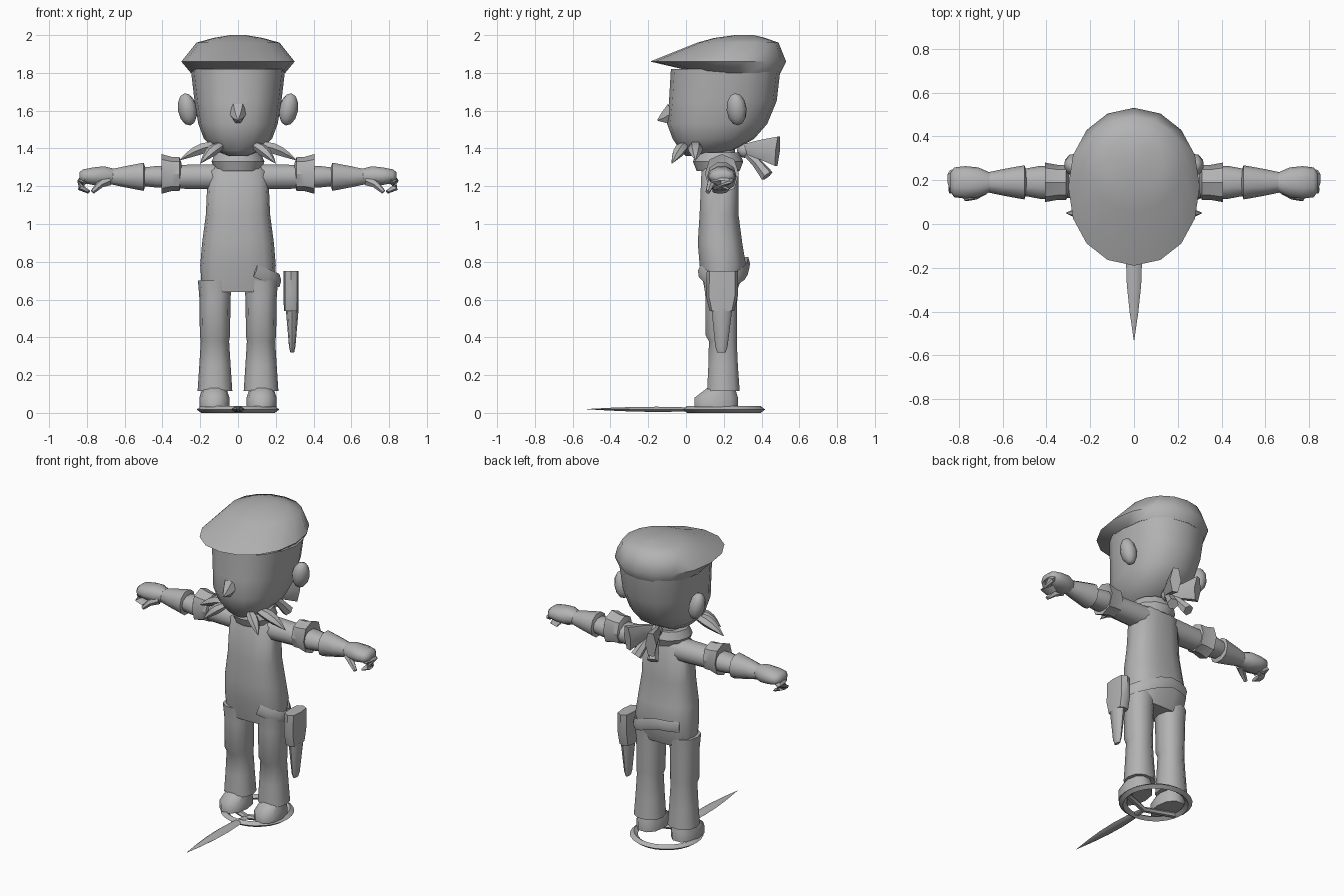
import bpy, bmesh, math
from mathutils import Vector

cube = bpy.data.objects.get("Cube")
if cube:
    bpy.data.objects.remove(cube, do_unlink=True)

shade = 0.45
grey = bpy.data.materials.new("plain_grey")
grey.use_nodes = True
grey.diffuse_color = (shade, shade, shade, 1)
grey.node_tree.nodes["Principled BSDF"].inputs["Base Color"].default_value = grey.diffuse_color


def finish(obj, name, angle=50):
    """Name the part, colour it and smooth all but its sharp edges."""
    obj.name = name
    obj.data.materials.clear()
    obj.data.materials.append(grey)
    bpy.ops.object.select_all(action='DESELECT')
    obj.select_set(True)
    bpy.context.view_layer.objects.active = obj
    bpy.ops.object.shade_smooth_by_angle(angle=math.radians(angle))
    return obj


def skin(name, rings, angle=50):
    """Bridge rings of equal length and cap both ends."""
    bm = bmesh.new()
    loops = [[bm.verts.new(point) for point in ring] for ring in rings]
    for lower, upper in zip(loops, loops[1:]):
        for i in range(len(lower)):
            bm.faces.new((lower[i - 1], lower[i], upper[i], upper[i - 1]))
    bm.faces.new(loops[0])
    bm.faces.new(loops[-1])
    bmesh.ops.recalc_face_normals(bm, faces=bm.faces)
    mesh = bpy.data.meshes.new(name)
    bm.to_mesh(mesh)
    bm.free()
    obj = bpy.data.objects.new(name, mesh)
    bpy.context.collection.objects.link(obj)
    return finish(obj, name, angle)


def outline(sides, power):
    """Unit circle, made squarer by a power below one."""
    def swell(value):
        return math.copysign(abs(value) ** power, value)
    turns = [math.tau * i / sides for i in range(sides)]
    return [(swell(math.cos(turn)), swell(math.sin(turn))) for turn in turns]


def upright(name, rows, x=0, sides=12, power=0.85):
    """Vertical form; each row is height, half width, front and back."""
    rings = []
    for z, half, front, back in rows:
        middle, depth = (front + back) / 2, (back - front) / 2
        rings.append([(x + half * c, middle + depth * s, z) for c, s in outline(sides, power)])
    return skin(name, rings)


def limb(name, side, rows, z=1.25, sides=10, angle=50):
    """Form along the arm; each row is distance, half depth and half height."""
    rings = []
    for x, depth, height in rows:
        rings.append([(side * x, 0.19 + depth * c, z + height * s) for c, s in outline(sides, 0.9)])
    return skin(name, rings, angle)


def tube(name, path, girth, sides=6, side=1, angle=50):
    """Sweep an ellipse along a path; girth(t) gives its level and upright radius."""
    points = [Vector((x * side, y, z)) for x, y, z in path]
    last = len(points) - 1
    rings = []
    for i, point in enumerate(points):
        along = points[min(i + 1, last)] - points[max(i - 1, 0)]
        level = along.cross(Vector((0, 0, 1))).normalized()
        up = level.cross(along.normalized())
        wide, tall = girth(i / last)
        rings.append([point + level * wide * c + up * tall * s for c, s in outline(sides, 1)])
    return skin(name, rings, angle)


def leaf(name, start, end, wide, tall, arch, side=1):
    """Pointed blade that swells in the middle and arches upward."""
    start, end = Vector(start), Vector(end)
    steps = [i / 5 for i in range(6)]
    lift = Vector((0, 0, arch))
    path = [start.lerp(end, t) + lift * math.sin(math.pi * t) for t in steps]

    def girth(t):
        swell = math.sin(math.pi * (0.15 + 0.84 * t))
        return wide * swell, tall * swell
    return tube(name, path, girth, side=side)


def flare(name, path, start, end, side=1, sides=6):
    """Tube whose two radii change evenly from start to end."""
    def girth(t):
        return Vector(start).lerp(Vector(end), t)
    return tube(name, path, girth, sides, side, angle=35)


# Head, nose and cap
upright("head", [(1.36, .05, 0, .17), (1.39, .12, -.03, .25), (1.45, .18, -.07, .36),
                 (1.53, .21, -.1, .43), (1.65, .23, -.09, .48), (1.82, .25, -.08, .5)], sides=16)
flare("nose", [(0, -.07, 1.59), (0, -.12, 1.56), (0, -.15, 1.55)], (.05, .06), (.004, .004))
cap = upright("cap", [(1.8, .25, -.03, .5), (1.86, .3, -.19, .53), (1.96, .22, .06, .49),
                      (1.985, .13, .15, .42), (2, .04, .26, .36)], sides=16, power=0.95)
for vert in cap.data.vertices:
    # Arch the underside of the brim
    if vert.co.z < 1.82 and vert.co.y < 0.15:
        vert.co.z += 0.03 * (1 - abs(vert.co.x) / 0.26)

# Torso, neck and scarf band
upright("torso", [(.64, .19, .1, .27), (.78, .2, .07, .32), (.9, .19, .06, .3),
                  (1.05, .17, .07, .28), (1.28, .16, .08, .28), (1.32, .1, .1, .26)],
        sides=14, power=0.75)
upright("neck", [(1.28, .08, .1, .26), (1.42, .08, .1, .26)])
bpy.ops.mesh.primitive_torus_add(major_segments=12, minor_segments=6, major_radius=0.1,
                                 minor_radius=0.04, location=(0, 0.17, 1.33))
band = bpy.context.object
band.scale = (1, 0.95, 1.4)
finish(band, "scarf_band")
bpy.ops.mesh.primitive_uv_sphere_add(segments=8, ring_count=6, radius=0.04, location=(0, 0.31, 1.39))
finish(bpy.context.object, "scarf_knot")

# Belt strap, dipping toward the holster
strap = []
for degrees in range(-65, 136, 20):
    turn = math.radians(degrees)
    dip = 0.09 * max(0, math.cos(turn))
    strap.append((0.22 * math.cos(turn), 0.195 + 0.135 * math.sin(turn), 0.79 - dip))
flare("belt_strap", strap, (.01, .035), (.01, .035), sides=4)

# Holster and its narrow tip
upright("holster", [(.54, .038, .125, .255), (.62, .04, .105, .275), (.75, .04, .11, .275)],
        x=0.281, sides=8, power=0.6)
upright("holster_tip", [(.32, .01, .165, .21), (.35, .017, .155, .22), (.55, .034, .135, .245)],
        x=0.287, sides=8)

for label, side in (("left", 1), ("right", -1)):
    # Ear, turned out toward the back
    bpy.ops.mesh.primitive_uv_sphere_add(segments=10, ring_count=6, location=(side * 0.268, 0.268, 1.607),
                                         rotation=(0, side * 0.2, side * -0.5))
    ear = bpy.context.object
    ear.scale = (0.05, 0.055, 0.087)
    finish(ear, label + "_ear")

    # Trouser leg with a knee crease, and shoe
    upright(label + "_leg", [(.115, .092, .108, .288), (.25, .083, .115, .278), (.38, .075, .118, .272),
                             (.41, .08, .1, .274), (.6, .082, .1, .275), (.7, .09, .09, .28)],
            x=side * 0.122, sides=10)
    upright(label + "_shoe", [(.03, .08, .04, .28), (.08, .08, .04, .28), (.14, .06, .12, .26)],
            x=side * 0.125, sides=10)

    # Sleeve, folded cuff, forearm and wrist guard
    limb(label + "_sleeve", side, [(.1, .08, .07), (.35, .07, .065)])
    limb(label + "_sleeve_cuff", side, [(.3, .06, .06), (.31, .08, .09), (.35, .08, .09),
                                        (.405, .09, .105), (.395, .06, .06)], z=1.265, sides=8, angle=35)
    limb(label + "_forearm", side, [(.36, .075, .062), (.43, .075, .06), (.51, .06, .05)])
    limb(label + "_wrist_guard", side, [(.49, .05, .05), (.5, .078, .078), (.6, .06, .058), (.68, .043, .04)],
         angle=40)

    # Curled hand
    limb(label + "_palm", side, [(.66, .046, .042), (.71, .068, .055), (.77, .074, .048),
                                 (.82, .068, .038), (.84, .04, .022)], z=1.253)
    flare(label + "_fingers", [(.8, .19, 1.25), (.83, .19, 1.22), (.83, .185, 1.19), (.79, .18, 1.17)],
          (.065, .03), (.04, .01), side, sides=8)
    flare(label + "_thumb", [(.69, .16, 1.23), (.73, .13, 1.21), (.77, .115, 1.17)],
          (.03, .03), (.012, .012), side)

    # Pointed scarf leaves below the chin
    leaf(label + "_front_leaf", (.08, 0, 1.42), (.2, -.075, 1.32), .034, .03, 0.015, side)
    leaf(label + "_side_leaf", (.1, .05, 1.42), (.31, .05, 1.337), .04, .032, 0.015, side)

    # Bow loop and tail behind the neck
    flare(label + "_bow_loop", [(.01, .3, 1.4), (.05, .39, 1.395), (.085, .485, 1.385)],
          (.018, .025), (.035, .09), side)
    flare(label + "_bow_tail", [(.01, .31, 1.38), (.035, .37, 1.33), (.06, .43, 1.255)],
          (.015, .018), (.035, .035), side)

# Flat ring, blade and crossbar on the ground
bpy.ops.mesh.primitive_torus_add(major_segments=24, minor_segments=4, major_radius=0.195,
                                 minor_radius=0.024, location=(0, 0.2, 0.018))
ring = bpy.context.object
ring.scale.z = 0.75
finish(ring, "ground_ring", 30)
leaf("ground_blade", (0, .1, .018), (0, -.53, .02), .037, .016, 0)
flare("ground_crossbar", [(-.19, .16, .018), (0, .09, .018), (.19, .16, .018)], (.02, .016), (.02, .016))
